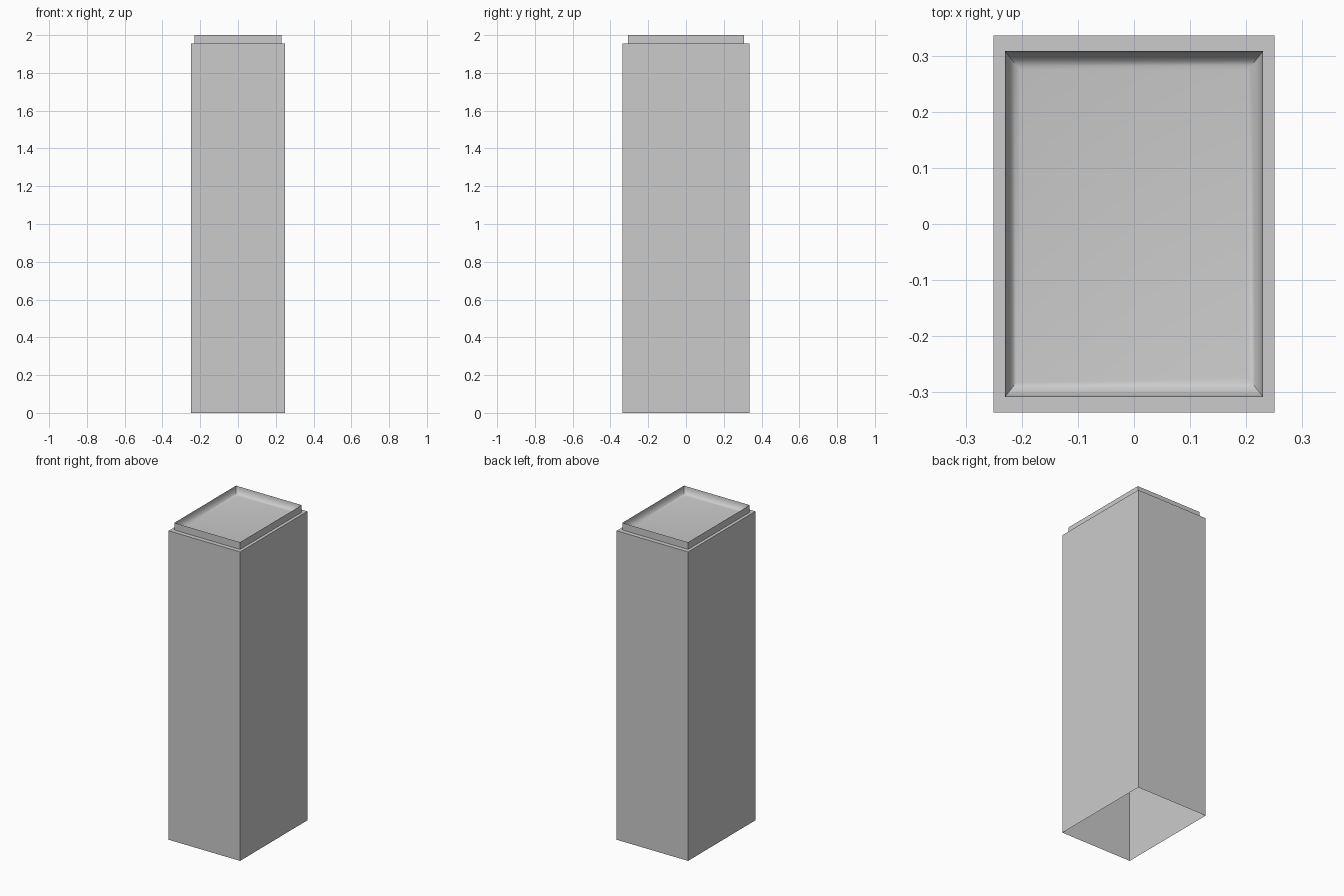
import bpy, bmesh, math

if "Cube" in bpy.data.objects:
    bpy.data.objects.remove(bpy.data.objects["Cube"])

# Rectangular loops (half x, half y, z) from the open bottom up over the rim
loops = [(0.25, 0.336, 0.0), (0.25, 0.336, 1.955),
         (0.23, 0.308, 1.955), (0.23, 0.308, 2.0)]

# Concave cove running from the rim down to the recessed panel
STEPS = 6
for i in range(1, STEPS + 1):
    a = math.pi / 2 * i / STEPS
    s, d = 1 - math.cos(a), math.sin(a)
    loops.append((0.23 - 0.027 * s, 0.308 - 0.034 * s, 2.0 - 0.045 * d))

bm = bmesh.new()
rings = [[bm.verts.new((sx * x, sy * y, z))
          for sx, sy in ((-1, -1), (1, -1), (1, 1), (-1, 1))]
         for x, y, z in loops]
for low, high in zip(rings, rings[1:]):
    for i in range(4):
        j = (i + 1) % 4
        bm.faces.new((low[i], low[j], high[j], high[i]))
bm.faces.new(rings[-1])  # recessed top panel

mesh = bpy.data.meshes.new("pillar")
bm.to_mesh(mesh)
bm.free()
pillar = bpy.data.objects.new("pillar", mesh)
bpy.context.collection.objects.link(pillar)

# Smooth cove, sharp corners
bpy.context.view_layer.objects.active = pillar
pillar.select_set(True)
bpy.ops.object.shade_smooth_by_angle(angle=math.radians(30))
